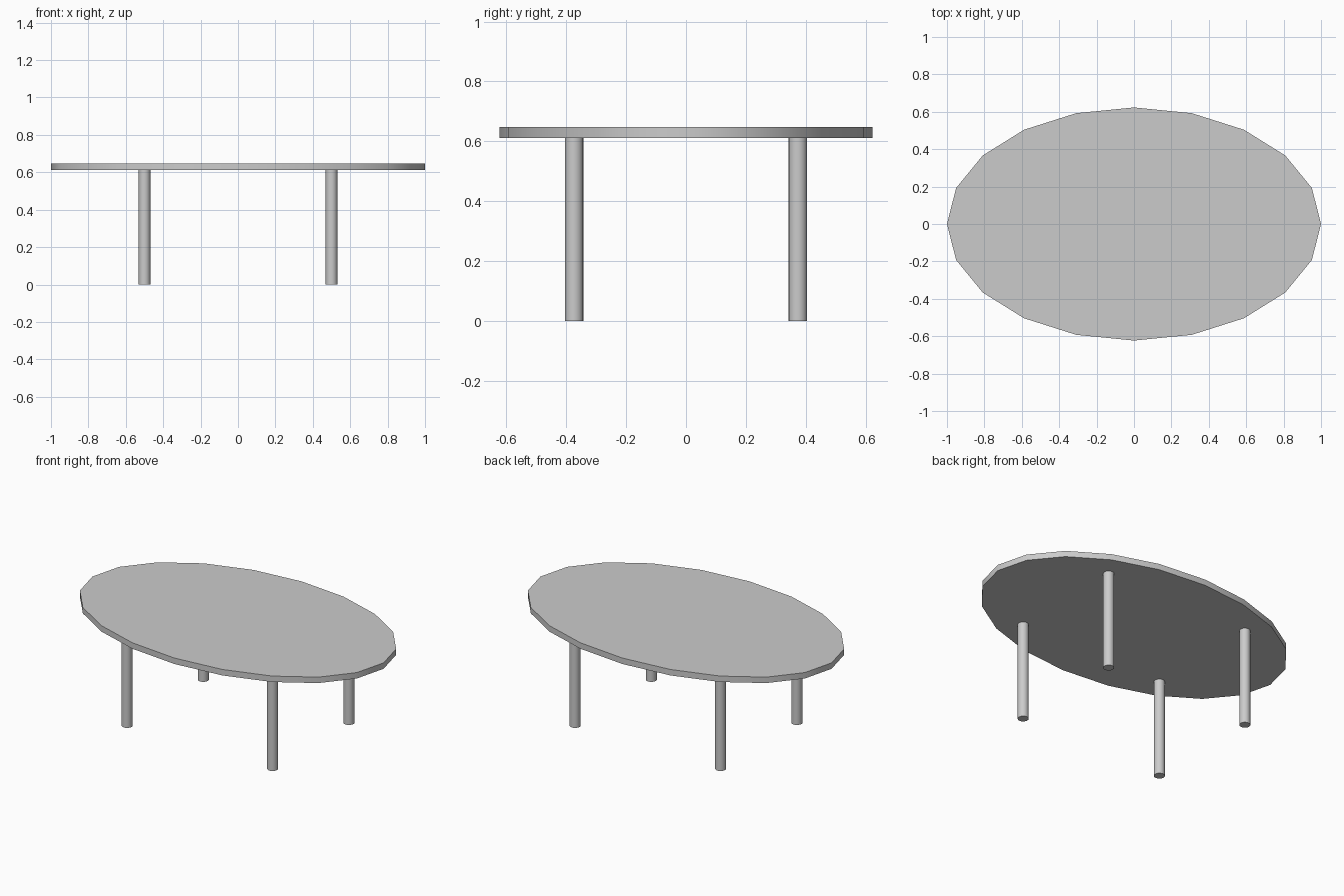
import bpy
from math import radians

if "Cube" in bpy.data.objects:
    bpy.data.objects.remove(bpy.data.objects["Cube"])

SIDES = 20


def cylinder(name, x, y, rx, ry, z0, z1):
    """Upright elliptical cylinder between two heights."""
    bpy.ops.mesh.primitive_cylinder_add(
        vertices=SIDES, radius=1, depth=1,
        location=(x, y, (z0 + z1) / 2))
    obj = bpy.context.object
    obj.name = name
    obj.scale = (rx, ry, z1 - z0)
    bpy.ops.object.transform_apply(location=False, rotation=False, scale=True)
    bpy.ops.object.shade_smooth_by_angle(angle=radians(30))
    return obj


# Oval tabletop
cylinder("tabletop", 0, 0, 1.0, 0.623, 0.611, 0.648)

# Four round legs
for side, x in (("left", -0.5), ("right", 0.5)):
    for end, y in (("front", -0.374), ("back", 0.374)):
        cylinder(f"{end}_{side}_leg", x, y, 0.031, 0.031, 0, 0.611)
